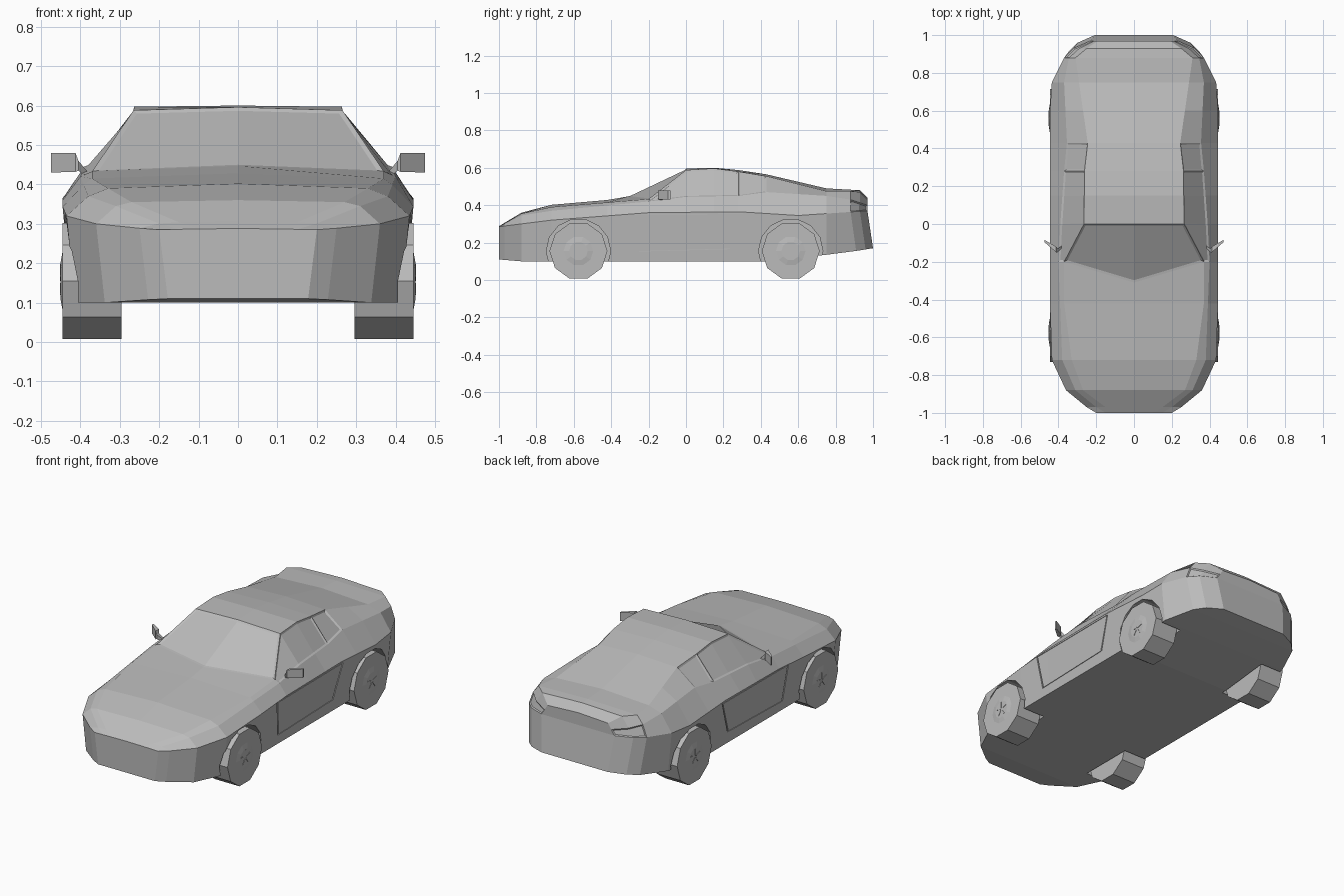
import bpy, bmesh, math
from mathutils import Vector, Matrix

if "Cube" in bpy.data.objects:
    bpy.data.objects.remove(bpy.data.objects["Cube"])

paint = bpy.data.materials.new("plain_grey")
paint.use_nodes = True
GREY = (0.5, 0.5, 0.5, 1)
paint.diffuse_color = GREY
paint.node_tree.nodes["Principled BSDF"].inputs["Base Color"].default_value = GREY


def add_object(name, bm):
    bmesh.ops.recalc_face_normals(bm, faces=bm.faces[:])
    mesh = bpy.data.meshes.new(name)
    bm.to_mesh(mesh)
    bm.free()
    mesh.materials.append(paint)
    obj = bpy.data.objects.new(name, mesh)
    bpy.context.collection.objects.link(obj)
    return obj


def at(guide, y):
    """Linear reading of a guide line of (y, value) points."""
    if y <= guide[0][0]:
        return guide[0][1]
    for (y0, a), (y1, b) in zip(guide, guide[1:]):
        if y <= y1:
            return a + (b - a) * (y - y0) / (y1 - y0)
    return guide[-1][1]


# Guide lines along the body: half widths and heights
WIDTH = [(-1, .2), (-.97, .25), (-.88, .36), (-.72, .435), (-.42, .445),
         (.6, .445), (.75, .435), (.88, .37), (.93, .32), (.97, .23)]
SILL_Z = [(-1, .11), (-.88, .1), (.43, .1), (.75, .135), (.97, .17)]
BELT_Z = [(-1, .285), (-.88, .3), (-.72, .32), (-.2, .36), (.28, .365), (.6, .345), (.97, .37)]
SHOULDER_X = [(-1, .15), (-.97, .2), (-.88, .31), (-.72, .38), (-.2, .4), (0, .39),
              (.28, .37), (.43, .355), (.75, .37), (.88, .345), (.93, .29), (.97, .21)]
SHOULDER_Z = [(-1, .286), (-.88, .345), (-.72, .37), (-.2, .42), (0, .445),
              (.28, .45), (.43, .47), (.75, .45), (.88, .43), (.97, .4)]
CREASE_X = [(-1, .1), (-.97, .15), (-.88, .27), (-.72, .33), (-.42, .37), (-.2, .37),
            (0, .265), (.28, .262), (.43, .245), (.88, .31), (.93, .25), (.97, .19)]
CREASE_Z = [(-1, .287), (-.88, .355), (-.72, .39), (-.2, .433), (0, .588), (.15, .597),
            (.28, .58), (.43, .555), (.75, .475), (.88, .475), (.93, .47), (.97, .43)]
CENTRE_Z = [(-1, .288), (-.88, .36), (-.72, .402), (-.2, .447), (0, .596), (.15, .6),
            (.28, .588), (.43, .565), (.75, .49), (.93, .48), (.97, .44)]
ROWS = [-1, -.97, -.88, -.72, -.42, -.2, 0, .15, .28, .43, .6, .75, .88, .93, .97]

# Body shell lofted through the rows
bm = bmesh.new()
grid = []
for y in ROWS:
    w = at(WIDTH, y)
    tail = .03 if y > .85 else 0
    half = [(w - .022, y + tail, at(SILL_Z, y)), (w, y, at(BELT_Z, y)),
            (at(SHOULDER_X, y), y, at(SHOULDER_Z, y)), (at(CREASE_X, y), y, at(CREASE_Z, y))]
    bow = -.11 if y == -.2 else 0
    ring = half + [(0, y + bow, at(CENTRE_Z, y))] + [(-x, b, z) for x, b, z in reversed(half)]
    grid.append([bm.verts.new(p) for p in ring])
face = {}
for i in range(len(grid) - 1):
    for j in range(9):
        k = (j + 1) % 9
        face[i, j] = bm.faces.new((grid[i][j], grid[i][k], grid[i + 1][k], grid[i + 1][j]))
for ring in (grid[0], grid[-1]):
    for j in range(3):
        bm.faces.new((ring[j], ring[j + 1], ring[7 - j], ring[8 - j]))
    bm.faces.new(ring[3:6])
bmesh.ops.recalc_face_normals(bm, faces=bm.faces[:])


def sink(keys, rim, depth):
    bmesh.ops.inset_region(bm, faces=[face[k] for k in keys], thickness=rim, depth=-depth,
                           use_even_offset=True)


# Windscreen, side windows and tail lights sunk into the shell
sink([(5, 3), (5, 4)], .012, .004)
for side in (2, 5):
    sink([(5, side), (6, side), (7, side)], .01, .005)
    sink([(8, side)], .01, .005)
for side in (1, 6):
    sink([(12, side), (13, side)], .006, .005)
body = add_object("body_shell", bm)


def cut(cutter):
    mod = body.modifiers.new("cut", "BOOLEAN")
    mod.operation = "DIFFERENCE"
    mod.solver = "EXACT"
    mod.object = cutter
    cutter.hide_render = True
    bpy.context.view_layer.objects.active = body
    bpy.ops.object.modifier_apply(modifier=mod.name)
    bpy.data.objects.remove(cutter)


def disc(bm, x, y, z, r, r2, depth, sides=10):
    turn = Matrix.Rotation(math.pi / 2, 4, "Y")
    bmesh.ops.create_cone(bm, cap_ends=True, segments=sides, radius1=r, radius2=r2, depth=depth,
                          matrix=Matrix.Translation((x, y, z)) @ turn)


# Wheel arches and wheels
R = .155
for s, side in ((1, "left"), (-1, "right")):
    for y, end in ((-.575, "front"), (.56, "rear")):
        bm = bmesh.new()
        disc(bm, s * .42, y, R, .172, .172, .27, 14)
        cut(add_object("arch_cutter", bm))
        bm = bmesh.new()
        disc(bm, s * .37, y, R, R, R, .15)
        # shallow hub cap and five short spokes
        disc(bm, s * .447, y, R, .085 if s > 0 else .05, .05 if s > 0 else .085, .006)
        for n in range(5):
            a = n * math.tau / 5
            spin = Matrix.Translation((s * .45, y, R)) @ Matrix.Rotation(a, 4, "X")
            bmesh.ops.create_cube(bm, size=1, matrix=spin @ Matrix.Translation((0, 0, .025))
                                  @ Matrix.Diagonal((.004, .005, .035, 1)))
        add_object(f"{end}_{side}_wheel", bm)

# Door seams cut as fine grooves
for s in (1, -1):
    corners = [(-.285, .352), (-.255, .152), (.24, .165), (.31, .355)]
    bm = bmesh.new()
    rims = []
    middle = Vector((.01, .26))
    for y, z in corners:
        t = (z - at(SILL_Z, y)) / (at(BELT_Z, y) - at(SILL_Z, y))
        x = s * (at(WIDTH, y) - .022 * (1 - t))
        inward = (middle - Vector((y, z))).normalized() * .008
        rims.append([bm.verts.new(p) for p in (
            (x - s * .006, y, z), (x + s * .01, y, z),
            (x + s * .01, y + inward.x, z + inward.y), (x - s * .006, y + inward.x, z + inward.y))])
    for n in range(4):
        a, b = rims[n], rims[(n + 1) % 4]
        for j in range(4):
            k = (j + 1) % 4
            bm.faces.new((a[j], a[k], b[k], b[j]))
    cut(add_object("seam_cutter", bm))

# Door mirrors: a swept housing on a thin foot
for s, side in ((1, "left"), (-1, "right")):
    bm = bmesh.new()
    sections = [(.38, -.12, .415, .43, .012), (.405, -.14, .435, .46, .02),
                (.412, -.135, .432, .479, .03), (.474, -.09, .43, .479, .012)]
    loops = []
    for x, y, low, high, deep in sections:
        loops.append([bm.verts.new((s * x, y + d, z)) for d, z in
                      ((-deep / 2, low), (deep / 2, low), (deep / 2, high), (-deep / 2, high))])
    for a, b in zip(loops, loops[1:]):
        for j in range(4):
            k = (j + 1) % 4
            bm.faces.new((a[j], a[k], b[k], b[j]))
    bm.faces.new(loops[0])
    bm.faces.new(loops[-1])
    add_object(f"{side}_door_mirror", bm)
